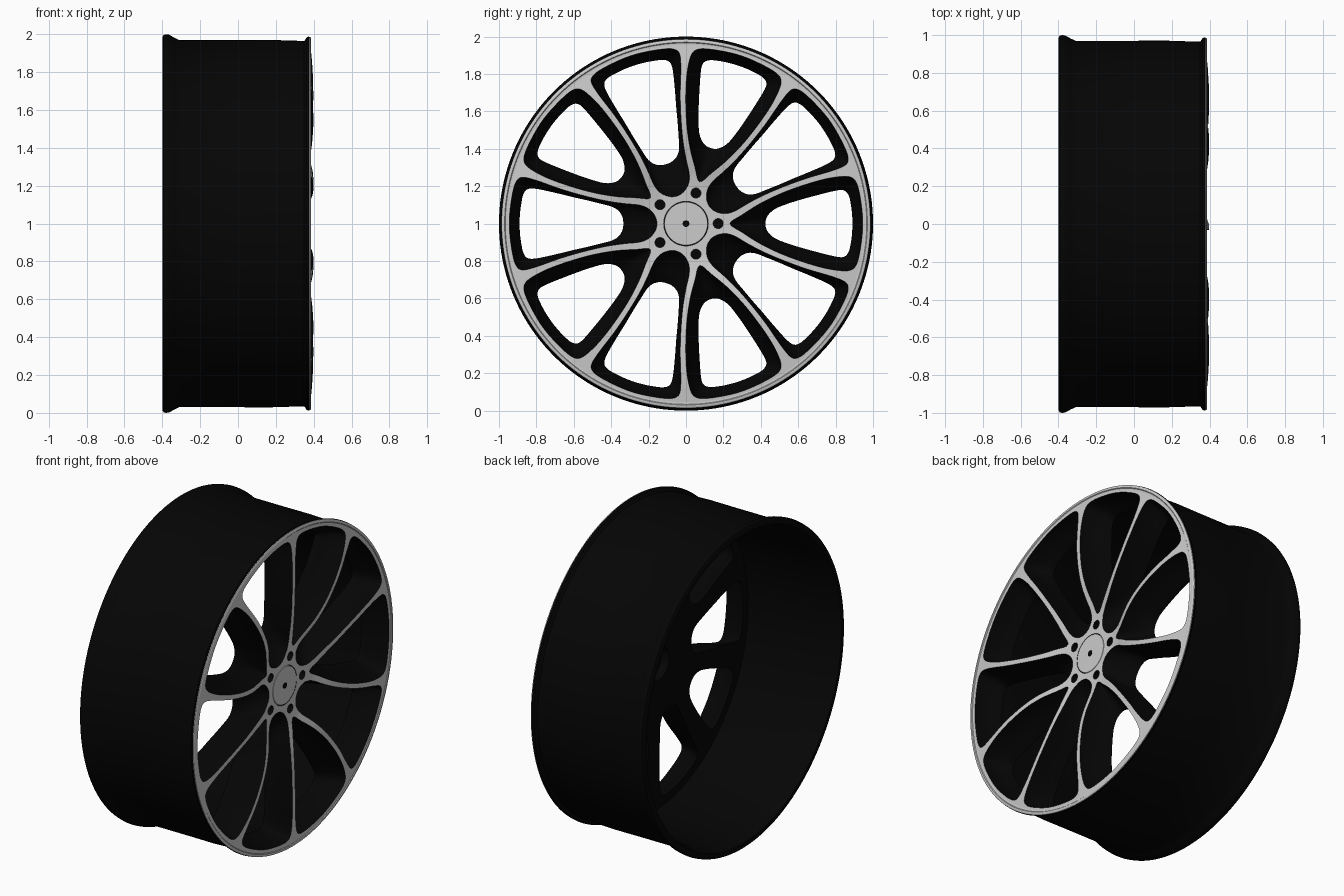
import bpy, bmesh
from math import cos, sin, pi, radians, hypot
from mathutils import Vector

if "Cube" in bpy.data.objects:
    bpy.data.objects.remove(bpy.data.objects["Cube"])

black = bpy.data.materials.new("black_paint")
black.diffuse_color = (0.0015, 0.0015, 0.0015, 1)
black.use_nodes = True
black.node_tree.nodes["Principled BSDF"].inputs["Base Color"].default_value = black.diffuse_color


def finish(bm, name, mat=None, angle=35):
    me = bpy.data.meshes.new(name)
    bm.to_mesh(me)
    bm.free()
    ob = bpy.data.objects.new(name, me)
    bpy.context.collection.objects.link(ob)
    if mat:
        me.materials.append(mat)
    bpy.ops.object.select_all(action='DESELECT')
    ob.select_set(True)
    bpy.context.view_layer.objects.active = ob
    bpy.ops.object.shade_smooth_by_angle(angle=radians(angle))
    return ob


def lathe(name, prof, mat=None, n=160):
    """Revolve a closed (x, r) profile about the wheel axle."""
    bm = bmesh.new()
    rings = [[bm.verts.new((x, r * cos(2 * pi * i / n), 1 + r * sin(2 * pi * i / n)))
              for i in range(n)] for x, r in prof]
    for a, b in zip(rings, rings[1:] + rings[:1]):
        for i in range(n):
            j = (i + 1) % n
            bm.faces.new((a[i], a[j], b[j], b[i]))
    bmesh.ops.recalc_face_normals(bm, faces=bm.faces)
    return finish(bm, name, mat)


def lerp_table(t, r):
    for (r0, x0), (r1, x1) in zip(t, t[1:]):
        if r <= r1:
            return x0 + (x1 - x0) * (r - r0) / (r1 - r0)
    return t[-1][1]


# Depth of the front and back of the casting by radius
FRONT = [(0, .32), (.2, .324), (.26, .334), (.33, .353), (.4, .371), (.48, .385), (.56, .393),
         (.66, .398), (.76, .397), (.86, .391), (.96, .381)]
BACK = [(0, .18), (.3, .195), (.5, .21), (.7, .225), (1, .23)]


def front_x(p):
    return lerp_table(FRONT, hypot(*p))


def back_x(p):
    return lerp_table(BACK, hypot(*p))


def smooth_loop(half, axis, sub=4):
    """Mirror a half outline, smooth it (Catmull-Rom) and turn it to an angle."""
    pts = [Vector(p) for p in half] + [Vector((u, -v)) for u, v in half[-2:0:-1]]
    n, out = len(pts), []
    for i in range(n):
        a, b, c, d = (pts[(i + k) % n] for k in (-1, 0, 1, 2))
        for s in range(sub):
            t = s / sub
            p = .5 * (2 * b + (c - a) * t + (2 * a - 5 * b + 4 * c - d) * t ** 2
                      + (3 * b - a - 3 * c + d) * t ** 3)
            out.append((p.x * cos(axis) - p.y * sin(axis), p.x * sin(axis) + p.y * cos(axis)))
    return out


def circle(r, n, cu=0, cv=0):
    return [(cu + r * cos(2 * pi * i / n), cv + r * sin(2 * pi * i / n)) for i in range(n)]


# Window outlines: wide at the front face, narrow at the back of the spokes
V_FRONT = [(.235, 0), (.30, .047), (.39, .104), (.50, .158), (.62, .203), (.74, .238),
           (.83, .252), (.88, .249), (.908, .225), (.926, .17), (.94, .08), (.945, 0)]
V_BACK = [(.425, 0), (.435, .04), (.475, .078), (.54, .105), (.62, .13), (.72, .157),
          (.81, .178), (.848, .176), (.87, .15), (.88, .11), (.887, .06), (.89, 0)]
B_FRONT = [(.155, 0), (.166, .042), (.20, .08), (.25, .099), (.33, .107), (.43, .122),
           (.55, .150), (.67, .185), (.80, .231), (.875, .248), (.908, .225), (.926, .17),
           (.94, .08), (.945, 0)]
B_BACK = [(.335, 0), (.34, .035), (.36, .068), (.395, .09), (.45, .105), (.53, .125),
          (.61, .143), (.70, .165), (.80, .186), (.848, .184), (.87, .155), (.88, .11),
          (.887, .06), (.89, 0)]

bm = bmesh.new()
tag = bm.faces.layers.int.new("grey")


def add_loop(pts, x=0):
    return [bm.verts.new((x, u, 1 + v)) for u, v in pts]


def bridge(a, b):
    n = len(a)
    for i in range(n):
        j = (i + 1) % n
        bm.faces.new((a[i], a[j], b[j], b[i]))


def fill_plate(loops, height, grey):
    """Fill an outline with holes, then lift it to its height function."""
    old = set(bm.faces)
    edges = [bm.edges.new((l[i - 1], l[i])) for l in loops for i in range(len(l))]
    bmesh.ops.triangle_fill(bm, use_beauty=True, edges=edges, normal=(1, 0, 0))
    for l in loops:
        for v in l:
            v.co.x = height((v.co.y, v.co.z - 1))
    for f in bm.faces:
        if f not in old:
            f[tag] = grey


windows = []
for k in range(5):
    for f, b, ax in ((V_FRONT, V_BACK, 0), (B_FRONT, B_BACK, 36)):
        ax = radians(ax + 72 * k)
        windows.append((smooth_loop(f, ax), smooth_loop(b, ax)))
bolts = [circle(.027, 24, .172 * cos(2 * pi * k / 5), .172 * sin(2 * pi * k / 5)) for k in range(5)]

# Front and back plates of the spoke casting
f_out, b_out = add_loop(circle(.957, 160)), add_loop(circle(.945, 160))
f_win = [add_loop(f) for f, b in windows]
b_win = [add_loop(b) for f, b in windows]
f_bolt = [add_loop(c) for c in bolts]
f_cap, b_bore = add_loop(circle(.119, 64)), add_loop(circle(.1, 64))
fill_plate([f_out, f_cap] + f_win + f_bolt, front_x, 1)
fill_plate([b_out, b_bore] + b_win, back_x, 0)

# Sloping window walls
bridge(f_out, b_out)
for (fp, bp), fl, bl in zip(windows, f_win, b_win):
    prev = fl
    for t, s in ((.1, .2), (.3, .48), (.62, .72), (.92, .88)):
        ring = []
        for p, q in zip(fp, bp):
            u, v = p[0] + (q[0] - p[0]) * t, p[1] + (q[1] - p[1]) * t
            x = front_x(p) + (back_x(q) - front_x(p)) * s
            ring.append(bm.verts.new((x, u, 1 + v)))
        bridge(prev, ring)
        prev = ring
    bridge(prev, bl)

# Bolt holes, cap recess and rear bore
for top, pts, x in list(zip(f_bolt, bolts, [.26] * 5)) + [
        (f_cap, circle(.119, 64), .30), (b_bore, circle(.1, 64), .24)]:
    floor = add_loop(pts, x)
    bridge(top, floor)
    bm.faces.new(floor)
bmesh.ops.recalc_face_normals(bm, faces=bm.faces)

# Split the bare metal face from the black casting
face = bm.copy()
lay = face.faces.layers.int["grey"]
bmesh.ops.delete(face, geom=[f for f in face.faces if not f[lay]], context='FACES')
bmesh.ops.delete(bm, geom=[f for f in bm.faces if f[tag]], context='FACES')
finish(face, "spoke_face")
finish(bm, "spoke_casting", black, 50)

# Barrel with flared rear lip
lathe("rim_barrel", [(-.4, .985), (-.393, .997), (-.38, 1.0), (-.365, .998), (-.335, .982),
                     (-.31, .97), (0, .97), (.16, .971), (.35, .965), (.357, .975),
                     (.362, .984), (.372, .988), (.378, .986), (.378, .955), (.23, .94),
                     (.1, .935), (-.3, .94), (-.37, .95), (-.4, .962)], black)
# Bare metal front lip
lathe("front_lip", [(.377, .986), (.382, .986), (.386, .98), (.386, .970),
                    (.382, .966), (.3815, .955), (.372, .955), (.372, .97)])
# Centre cap and its hole
lathe("centre_cap", [(.295, .001), (.295, .1165), (.321, .1165), (.323, .115), (.324, .001)], n=64)
lathe("cap_pin", [(.30, .0005), (.30, .018), (.326, .018), (.326, .0005)], black, n=32)
